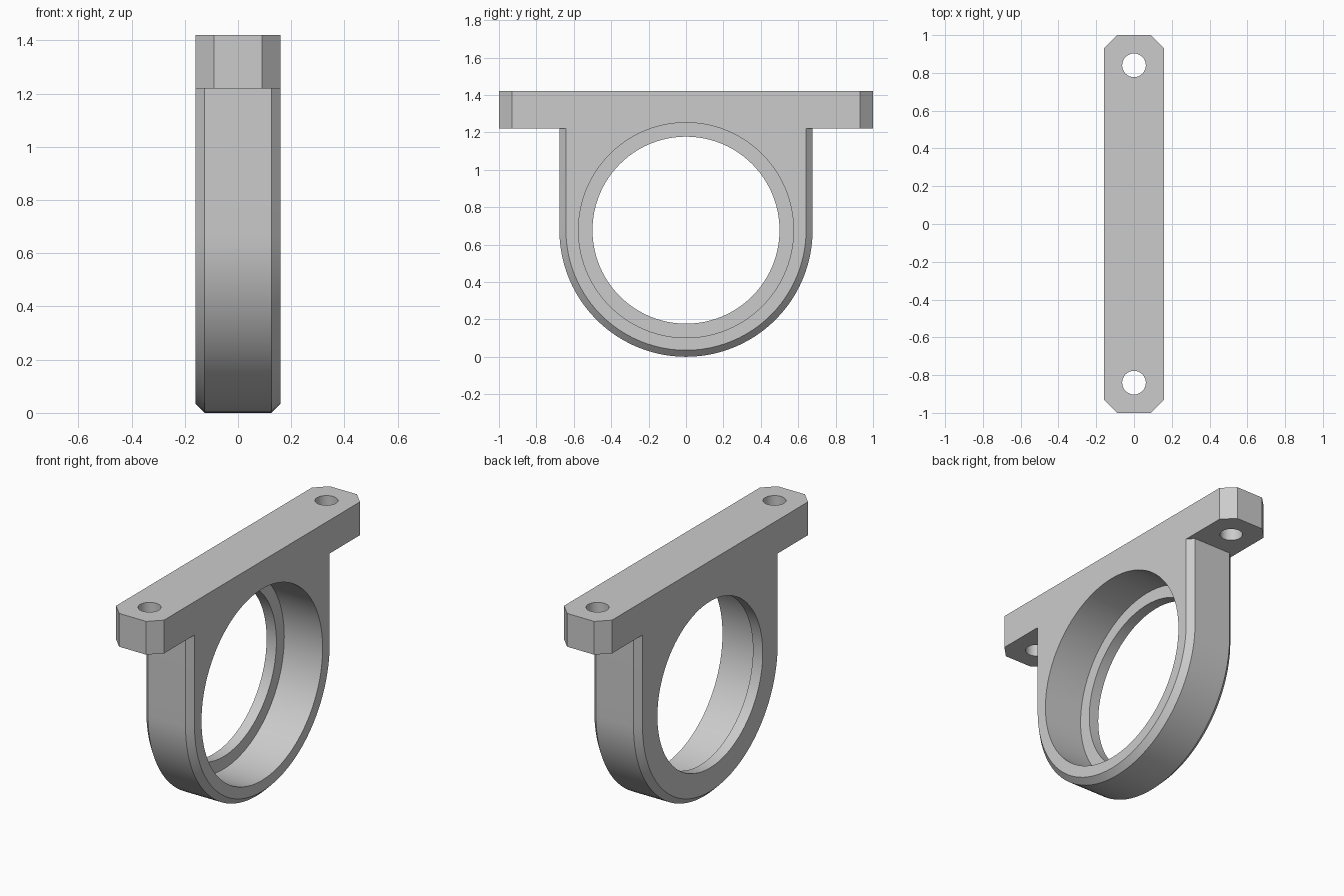
import bpy, bmesh, math

cube = bpy.data.objects.get("Cube")
if cube:
    bpy.data.objects.remove(cube, do_unlink=True)

HALF = 0.16        # half thickness along x
CHAMFER = 0.035    # edge break on the hanging ring
RADIUS = 0.677     # outer radius, also the bore height
FLANGE_Z, TOP_Z = 1.22, 1.42
BORE, SEAT = 0.5, 0.575
SEAT_X = -0.095    # depth of the bearing shoulder
SEGMENTS = 96

grey = bpy.data.materials.new("light_grey")
grey.use_nodes = True
color = (0.6, 0.6, 0.6, 1)
grey.diffuse_color = color
grey.node_tree.nodes["Principled BSDF"].inputs["Base Color"].default_value = color


def loft(name, rings):
    """Closed solid skinned through matching rings of points."""
    bm = bmesh.new()
    loops = [[bm.verts.new(p) for p in ring] for ring in rings]
    n = len(loops[0])
    for a, b in zip(loops, loops[1:]):
        for i in range(n):
            j = (i + 1) % n
            bm.faces.new((a[i], a[j], b[j], b[i]))
    bm.faces.new(loops[0])
    bm.faces.new(loops[-1])
    bmesh.ops.recalc_face_normals(bm, faces=bm.faces)
    mesh = bpy.data.meshes.new(name)
    bm.to_mesh(mesh)
    bm.free()
    mesh.materials.append(grey)
    obj = bpy.data.objects.new(name, mesh)
    bpy.context.collection.objects.link(obj)
    return obj


def circle(r, place):
    angles = (2 * math.pi * i / SEGMENTS for i in range(SEGMENTS))
    return [place(r * math.cos(t), r * math.sin(t)) for t in angles]


def u_ring(x, r):
    """U outline: half circle below, straight sides running up into the flange."""
    half = SEGMENTS // 2
    arc = [(x, r * math.cos(t), RADIUS + r * math.sin(t))
           for t in (math.pi + math.pi * i / half for i in range(half + 1))]
    top = FLANGE_Z + 0.1
    return arc + [(x, r, top), (x, -r, top)]


def bore(name, r, x0, x1):
    return loft(name, [circle(r, lambda a, b, x=x: (x, a, RADIUS + b)) for x in (x0, x1)])


def combine(target, tool, operation):
    mod = target.modifiers.new(operation.lower(), "BOOLEAN")
    mod.operation, mod.solver, mod.object = operation, "EXACT", tool
    bpy.context.view_layer.objects.active = target
    bpy.ops.object.modifier_apply(modifier=mod.name)
    bpy.data.objects.remove(tool, do_unlink=True)


# Mounting flange with clipped corners
outline = [(HALF, -0.93), (HALF, 0.93), (0.09, 1), (-0.09, 1),
           (-HALF, 0.93), (-HALF, -0.93), (-0.09, -1), (0.09, -1)]
bracket = loft("bearing_bracket", [[(x, y, z) for x, y in outline] for z in (FLANGE_Z, TOP_Z)])

# Hanging ring body, chamfered on both sides
inner = RADIUS - CHAMFER
body = loft("ring_body", [u_ring(-HALF, inner), u_ring(CHAMFER - HALF, RADIUS),
                          u_ring(HALF - CHAMFER, RADIUS), u_ring(HALF, inner)])
combine(bracket, body, "UNION")

# Stepped bore: narrow right through, wider seat from +x
combine(bracket, bore("bore_cutter", BORE, -0.3, 0.3), "DIFFERENCE")
combine(bracket, bore("seat_cutter", SEAT, SEAT_X, 0.3), "DIFFERENCE")

# Bolt holes at both ends of the flange
for side in (-1, 1):
    rings = [circle(0.0625, lambda a, b, z=z: (a, 0.84 * side + b, z)) for z in (1.1, 1.6)]
    combine(bracket, loft("hole_cutter", rings), "DIFFERENCE")

# Merge coplanar faces and shade with sharp edges
bm = bmesh.new()
bm.from_mesh(bracket.data)
bmesh.ops.remove_doubles(bm, verts=bm.verts, dist=0.0001)
bmesh.ops.dissolve_limit(bm, angle_limit=0.005, verts=bm.verts, edges=bm.edges)
bm.to_mesh(bracket.data)
bm.free()
bpy.ops.object.select_all(action="DESELECT")
bracket.select_set(True)
bpy.context.view_layer.objects.active = bracket
bpy.ops.object.shade_smooth_by_angle(angle=math.radians(25))
